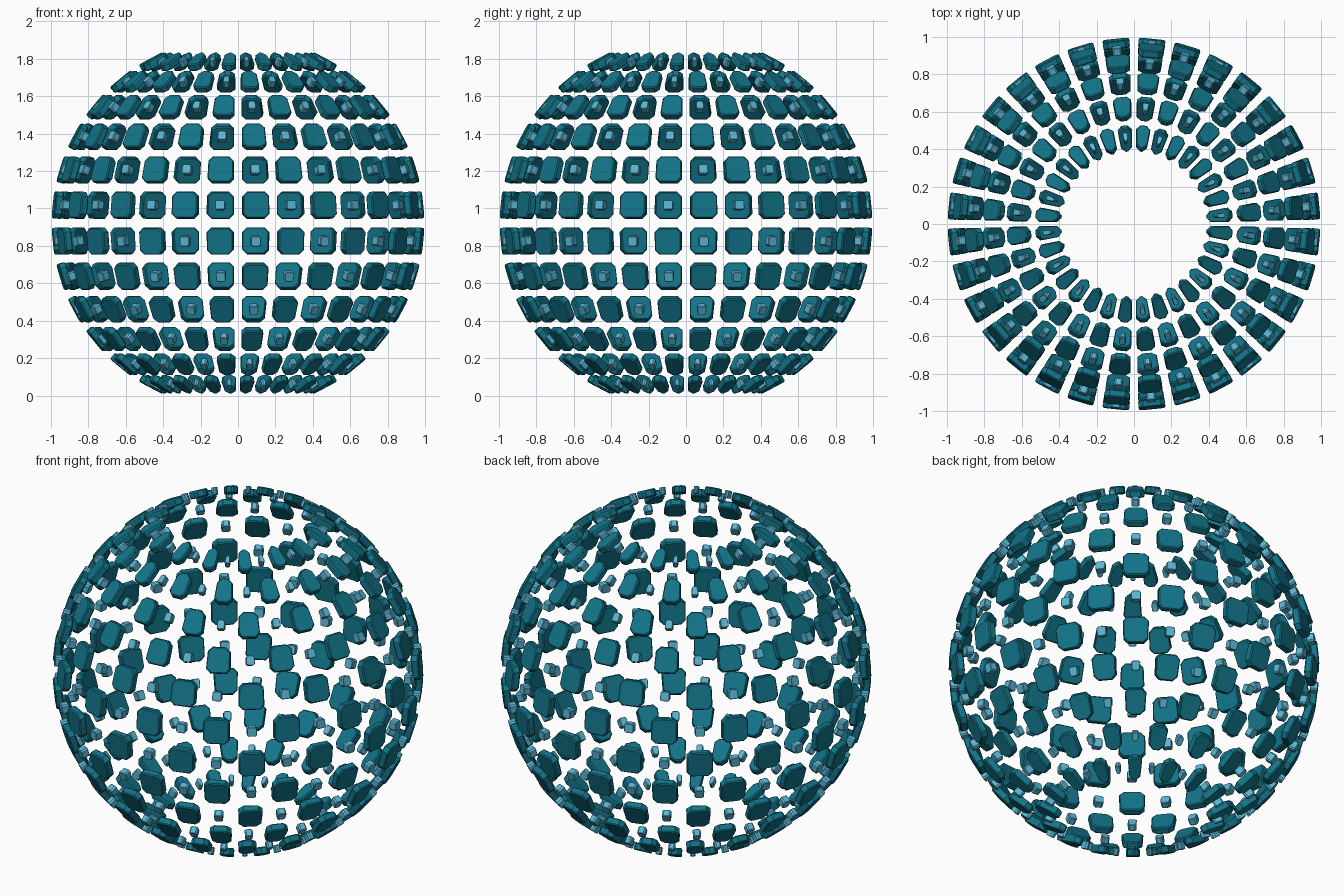
import bpy, bmesh, math
from mathutils import Vector

if "Cube" in bpy.data.objects:
    bpy.data.objects.remove(bpy.data.objects["Cube"])

N = 32                      # columns round the globe
STEP = 2 * math.pi / N      # same angular step for rows
CENTRE = Vector((0, 0, 0.922))
OUTER, THICK = 1.003, 0.042  # radius of outer corners, block depth


def material(name, rgb):
    m = bpy.data.materials.new(name)
    m.diffuse_color = (*rgb, 1)
    m.use_nodes = True
    m.node_tree.nodes["Principled BSDF"].inputs["Base Color"].default_value = m.diffuse_color
    return m


def on_sphere(lat, lon):
    return Vector((math.cos(lat) * math.cos(lon), math.cos(lat) * math.sin(lon), math.sin(lat))) * OUTER


def add_block(bm, row, col, scale, cut, chamfer):
    """One globe cell, shrunk about its middle, corners clipped, given depth."""
    la, lo = row * STEP, col * STEP
    quad = [on_sphere(la, lo), on_sphere(la, lo + STEP),
            on_sphere(la + STEP, lo + STEP), on_sphere(la + STEP, lo)]
    mid = sum(quad, Vector()) / 4
    normal = (quad[2] - quad[0]).cross(quad[3] - quad[1]).normalized()
    quad = [mid + (p - mid) * scale for p in quad]
    outline = []
    for k, p in enumerate(quad):
        for q in (quad[k - 1], quad[(k + 1) % 4]):
            d = q - p
            outline.append(p + d.normalized() * min(cut, d.length * 0.4))
    # rings from the inner face to the outer face, with chamfered rims
    levels = ((-THICK, 1), (-THICK + chamfer, 0), (-chamfer, 0), (0, 1))
    rings = []
    for depth, inset in levels:
        ring = []
        for p in outline:
            v = p - mid
            ring.append(bm.verts.new(CENTRE + mid + v - v.normalized() * chamfer * inset + normal * depth))
        rings.append(ring)
    bm.faces.new(rings[0][::-1])
    bm.faces.new(rings[-1])
    for a, b in zip(rings, rings[1:]):
        for k in range(8):
            n = (k + 1) % 8
            bm.faces.new((a[k], a[n], b[n], b[k]))


def build(name, parity, scale, cut, chamfer, mat):
    bm = bmesh.new()
    for row in range(-6, 6):          # polar caps stay open
        for col in range(N):
            if (row + col) % 2 == parity:
                add_block(bm, row, col, scale, cut, chamfer)
    bmesh.ops.recalc_face_normals(bm, faces=bm.faces)
    me = bpy.data.meshes.new(name)
    bm.to_mesh(me)
    bm.free()
    me.materials.append(mat)
    bpy.context.collection.objects.link(bpy.data.objects.new(name, me))


# checkerboard of large tiles and small cubes
build("large_tiles", 0, 0.73, 0.024, 0.006, material("deep teal", (0.006, 0.175, 0.25)))
build("small_cubes", 1, 0.27, 0.008, 0.003, material("light blue", (0.10, 0.47, 0.66)))
